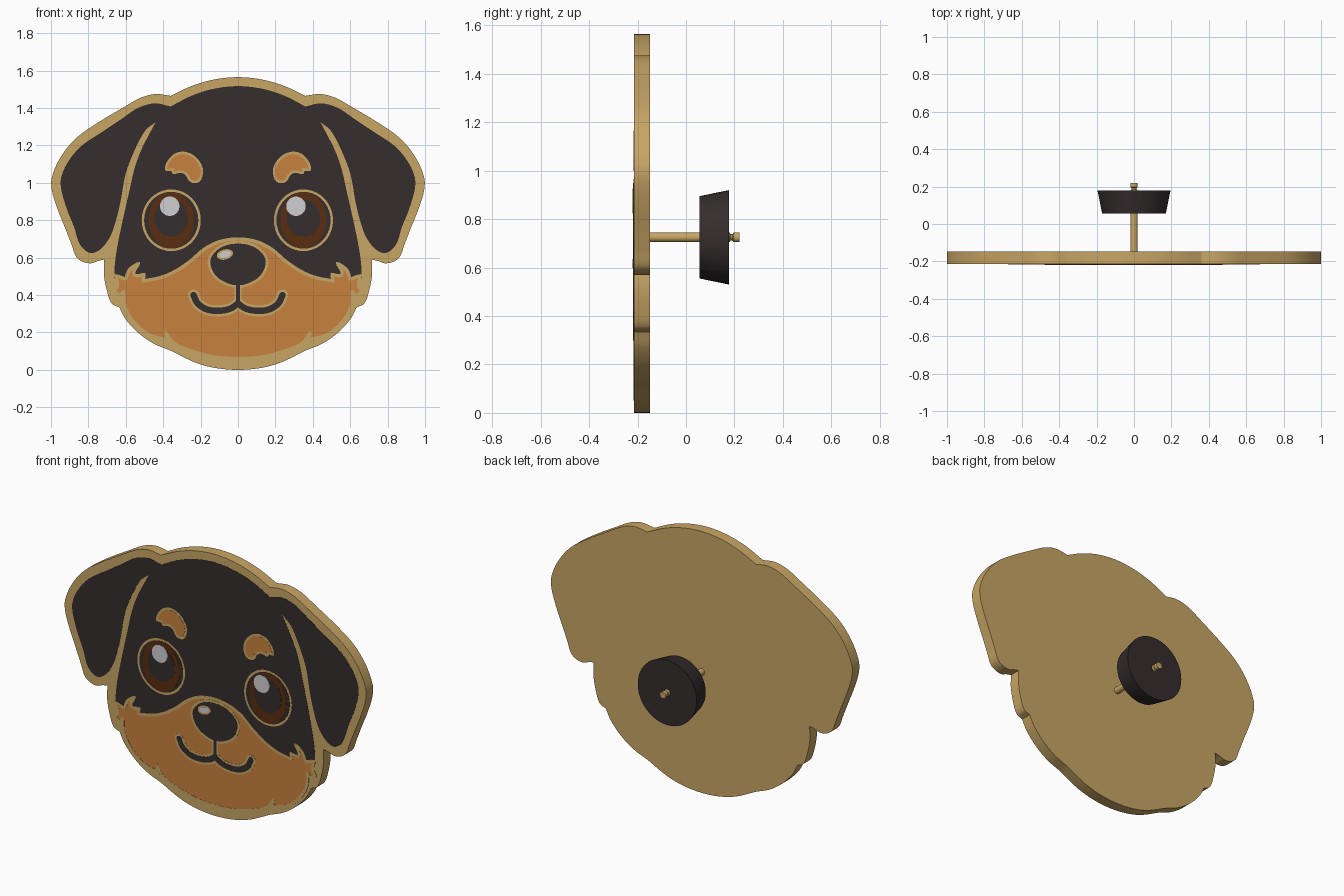
import bpy, bmesh, math
from mathutils import Vector, Matrix

if "Cube" in bpy.data.objects:
    bpy.data.objects.remove(bpy.data.objects["Cube"])


def mat(name, r, g, b):
    m = bpy.data.materials.new(name)
    m.diffuse_color = (r, g, b, 1)
    m.use_nodes = True
    m.node_tree.nodes["Principled BSDF"].inputs["Base Color"].default_value = m.diffuse_color
    return m


GOLD = mat("gold metal", 0.58, 0.38, 0.13)
BLACK = mat("dark enamel", 0.035, 0.026, 0.027)
TAN = mat("tan enamel", 0.58, 0.22, 0.048)
BROWN = mat("brown iris", 0.10, 0.026, 0.005)
WHITE = mat("white highlight", 0.62, 0.62, 0.64)


def spline(pts, closed=True, n=6):
    """Smooth path through (x, z) points; a third value marks a sharp corner."""
    P = [Vector(p[:2]) for p in pts]
    N = len(P)

    def direction(i, side):
        a = P[(i - 1) % N] if closed else P[max(i - 1, 0)]
        b = P[(i + 1) % N] if closed else P[min(i + 1, N - 1)]
        if len(pts[i]) > 2:
            return (b - P[i]).normalized() if side > 0 else (P[i] - a).normalized()
        return (b - a).normalized()

    out = []
    for i in range(N if closed else N - 1):
        j = (i + 1) % N
        L = (P[j] - P[i]).length
        m0, m1 = direction(i, 1) * L, direction(j, -1) * L
        for k in range(n):
            t = k / n
            out.append(P[i] * (2*t**3 - 3*t*t + 1) + m0 * (t**3 - 2*t*t + t)
                       + P[j] * (3*t*t - 2*t**3) + m1 * (t**3 - t*t))
    if not closed:
        out.append(P[-1])
    return out


def sym(half):
    """Complete a right half that runs from top centre to bottom centre."""
    return half + [(-p[0], *p[1:]) for p in half[-2:0:-1]]


def flip(pts):
    return [(-p[0], *p[1:]) for p in pts]


def ellipse(x, z, rx, rz, tilt=0, n=40):
    c, s = math.cos(tilt), math.sin(tilt)
    ring = [(rx * math.cos(2*math.pi*k/n), rz * math.sin(2*math.pi*k/n)) for k in range(n)]
    return [Vector((x + a*c - b*s, z + a*s + b*c)) for a, b in ring]


def slab(name, verts, faces, m, level, depth):
    """Extrude flat faces backwards from their front level."""
    y = -0.214 - 0.001 * level
    bm = bmesh.new()
    vs = [bm.verts.new((v[0], y, v[1])) for v in verts]
    fs = [bm.faces.new([vs[i] for i in f]) for f in faces]
    bmesh.ops.recalc_face_normals(bm, faces=fs)
    if sum(f.normal.y * f.calc_area() for f in fs) > 0:
        bmesh.ops.reverse_faces(bm, faces=fs)
    res = bmesh.ops.extrude_face_region(bm, geom=fs, use_keep_orig=True)
    new = [g for g in res["geom"] if isinstance(g, bmesh.types.BMVert)]
    bmesh.ops.translate(bm, verts=new, vec=(0, depth, 0))
    bmesh.ops.recalc_face_normals(bm, faces=bm.faces)
    bmesh.ops.triangulate(bm, faces=[f for f in bm.faces if len(f.verts) > 4],
                          ngon_method='EAR_CLIP')
    return finish(name, bm, m)


def finish(name, bm, m):
    me = bpy.data.meshes.new(name)
    bm.to_mesh(me)
    bm.free()
    me.materials.append(m)
    ob = bpy.data.objects.new(name, me)
    bpy.context.collection.objects.link(ob)
    bpy.ops.object.select_all(action='DESELECT')
    ob.select_set(True)
    bpy.context.view_layer.objects.active = ob
    bpy.ops.object.shade_smooth_by_angle(angle=math.radians(30))
    return ob


def plate(name, loop, m, level, depth=0.003):
    return slab(name, loop, [range(len(loop))], m, level, depth)


def ribbon(name, path, w, m, level, closed=True):
    """Flat band of half width w along a path."""
    n, vs = len(path), []
    for i, p in enumerate(path):
        a = path[(i - 1) % n] if closed else path[max(i - 1, 0)]
        b = path[(i + 1) % n] if closed else path[min(i + 1, n - 1)]
        d = (b - a).normalized()
        nrm = Vector((-d.y, d.x)) * w
        vs += [p + nrm, p - nrm]
    faces = [(2*i, 2*i + 1, (2*i + 3) % (2*n), (2*i + 2) % (2*n))
             for i in range(n if closed else n - 1)]
    return slab(name, vs, faces, m, level, 0.003)


def lathe(name, profile, z, m, n=40):
    """Spin (radius, y) points about a front-to-back axis."""
    bm = bmesh.new()
    rings = [[bm.verts.new((r * math.cos(2*math.pi*k/n), y, z + r * math.sin(2*math.pi*k/n)))
              for k in range(n)] for r, y in profile]
    for a, b in zip(rings, rings[1:]):
        for k in range(n):
            bm.faces.new((a[k], a[(k+1) % n], b[(k+1) % n], b[k]))
    bm.faces.new(rings[0])
    bm.faces.new(rings[-1])
    bmesh.ops.recalc_face_normals(bm, faces=bm.faces)
    return finish(name, bm, m)


# Gold backing plate
outline = [(0, 1.565), (.13, 1.552), (.25, 1.517), (.36, 1.465, 1), (.44, 1.475), (.52, 1.455),
           (.61, 1.405), (.76, 1.315), (.87, 1.235), (.95, 1.135), (.995, 1.03), (.995, .96),
           (.965, .86), (.925, .76), (.89, .67), (.865, .605), (.83, .578), (.785, .57),
           (.75, .582), (.715, .59, 1), (.717, .51), (.70, .42), (.675, .355), (.635, .335, 1),
           (.60, .27), (.53, .195), (.45, .14), (.36, .103, 1), (.23, .04), (.12, .01), (0, 0)]
plate("backing_plate", spline(sym(outline)), GOLD, 0, 0.066)

# Dark head and ears
head = [(0, 1.517), (.13, 1.503), (.25, 1.465), (.36, 1.408, 1), (.445, 1.425), (.535, 1.40),
        (.625, 1.34), (.73, 1.27), (.84, 1.195), (.91, 1.11), (.945, 1.03), (.945, .965),
        (.915, .86), (.875, .76), (.85, .68), (.815, .637), (.775, .625), (.73, .65),
        (.685, .71), (.655, .79), (.628, .90), (.60, 1.05), (.55, 1.18), (.495, 1.28),
        (.44, 1.325, 1), (.475, 1.26), (.52, 1.17), (.555, 1.07), (.58, .96), (.603, .86),
        (.625, .76), (.645, .66), (.658, .57), (.662, .49, 1), (.45, .40, 1), (0, .40)]
plate("head_and_ears", spline(sym(head)), BLACK, 1)

# Tan muzzle and cheeks with gold edge
muzzle = [(0, .70), (.10, .685), (.18, .645), (.25, .585), (.33, .53), (.41, .495), (.51, .475, 1),
          (.50, .51, 1), (.555, .51), (.53, .572, 1), (.58, .535), (.60, .485, 1), (.655, .505, 1),
          (.645, .45), (.665, .42, 1), (.63, .40), (.612, .425, 1), (.605, .34), (.56, .26),
          (.48, .19), (.37, .158, 1), (.39, .205, 1), (.34, .14), (.23, .095), (.12, .068), (0, .06)]
muzzle = spline(sym(muzzle))
plate("muzzle", muzzle, TAN, 2)
ribbon("muzzle_edge", muzzle, .009, GOLD, 3)

# Eyes: gold ring, dark surround, iris, pupil, highlight
for side, x, hx in (("left", -.357, -.365), ("right", .35, .31)):
    plate(side + "_eye_ring", ellipse(x, .80, .158, .165), GOLD, 2)
    plate(side + "_eye_dark", ellipse(x, .80, .145, .152), BLACK, 3)
    plate(side + "_iris", ellipse(x, .80, .122, .15), BROWN, 4)
    plate(side + "_pupil", ellipse(x, .812, .09, .10), BLACK, 5)
    plate(side + "_eye_highlight", ellipse(hx, .875, .052, .052), WHITE, 6)

# Brows
brow = [(.38, 1.075, 1), (.365, 1.11), (.33, 1.145), (.285, 1.152), (.235, 1.128), (.202, 1.075),
        (.212, 1.02), (.245, 1.015), (.27, 1.05), (.30, 1.067), (.345, 1.06, 1), (.34, 1.08, 1)]
for side, pts in (("right", brow), ("left", flip(brow))):
    loop = spline(pts)
    ribbon(side + "_brow_edge", loop, .014, GOLD, 2)
    plate(side + "_brow", loop, TAN, 3)

# Mouth: centre line and two smile curves, dark over gold
smile = spline([(.238, .40), (.215, .355), (.165, .323), (.10, .316), (.04, .328), (0, .355)], False)
line = [Vector((0, .46)), Vector((0, .34))]
for m, w, lw, level, tag in ((GOLD, .03, .02, 3, "edge"), (BLACK, .017, .01, 4, "line")):
    ribbon("mouth_centre_" + tag, line, lw, m, level, False)
    for side, s in (("right", 1), ("left", -1)):
        path = [Vector((p.x * s, p.y)) for p in smile]
        ribbon(side + "_smile_" + tag, path, w, m, level, False)
        plate(side + "_smile_end_" + tag, ellipse(.238 * s, .40, w, w, 0, 20), m, level)

# Nose with gold edge and highlight
nose = spline(sym([(0, .675), (.08, .66), (.135, .615), (.148, .57), (.12, .505), (.06, .465), (0, .452)]))
ribbon("nose_edge", nose, .014, GOLD, 3)
plate("nose", nose, BLACK, 4)
plate("nose_highlight_edge", ellipse(-.07, .617, .044, .027, .25), GOLD, 5)
plate("nose_highlight", ellipse(-.07, .617, .033, .017, .25), WHITE, 6)

# Pin post with a grooved tip, and the rubber clutch
lathe("pin_post", [(.02, -.149), (.02, .18), (.013, .185), (.013, .192), (.02, .197), (.02, .22)],
      .725, GOLD, 24)
lathe("clutch", [(.17, .056), (.195, .178)], .725, BLACK, 48)
